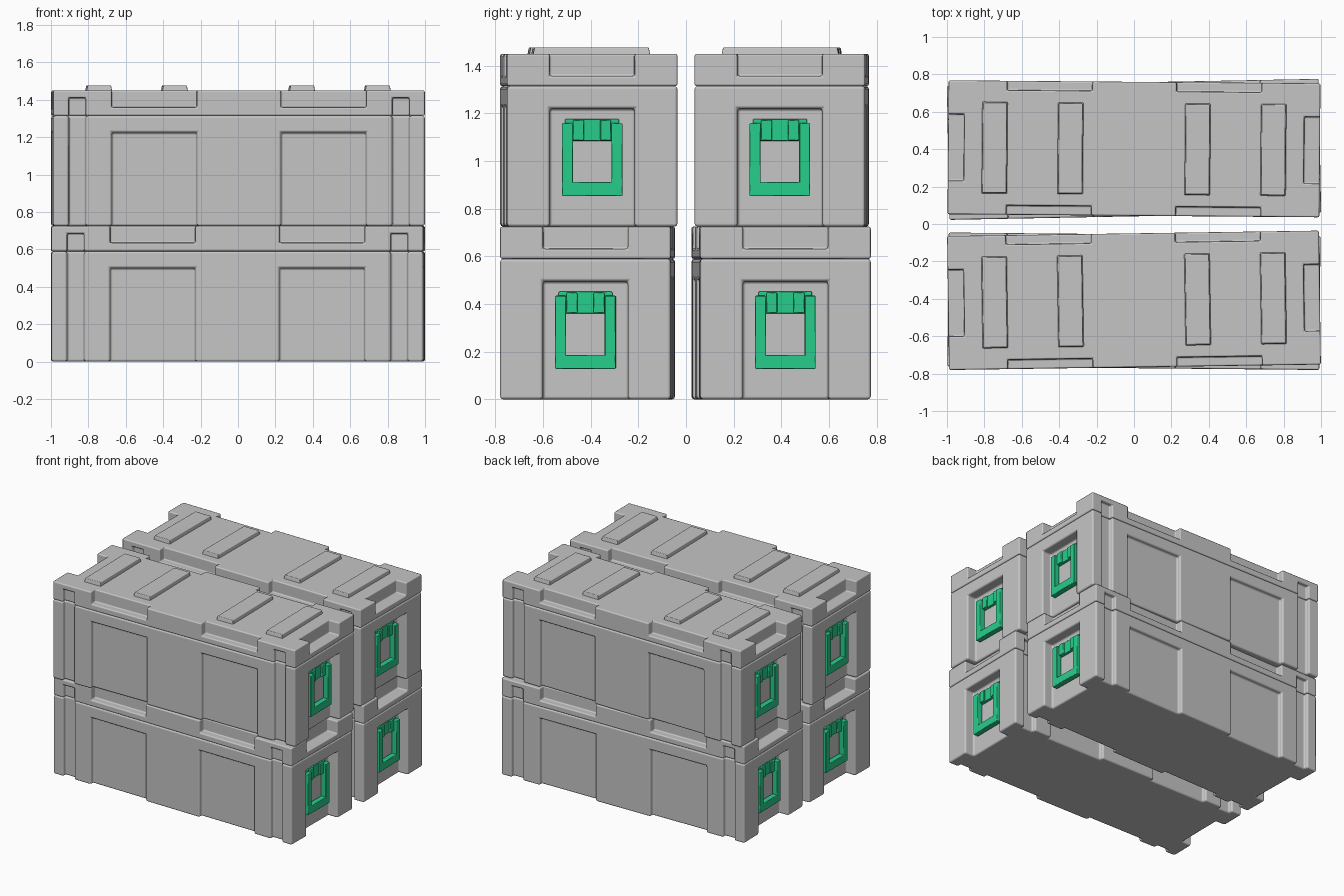
import bpy
import bmesh
from math import radians
from mathutils import Matrix, Vector

if "Cube" in bpy.data.objects:
    bpy.data.objects.remove(bpy.data.objects["Cube"])

# Crate half length, half depth, seam height, total height
L, D, SEAM, TOP = 0.994, 0.358, 0.59, 0.725
SIGNS = (-1, 1)


def make_material(name, rgb):
    mat = bpy.data.materials.new(name)
    mat.use_nodes = True
    mat.diffuse_color = (*rgb, 1)
    for node in mat.node_tree.nodes:
        if node.type == 'BSDF_PRINCIPLED':
            node.inputs["Base Color"].default_value = (*rgb, 1)
    return mat


GREY = make_material("crate grey", (0.56, 0.56, 0.56))
GREEN = make_material("handle green", (0.02, 0.62, 0.26))


def add_box(bm, x, y, z, taper=0.0):
    """Box from (min, max) ranges; taper pulls the top face inwards."""
    lo, hi = zip(sorted(x), sorted(y), sorted(z))
    size = Vector(hi) - Vector(lo)
    mid = (Vector(hi) + Vector(lo)) / 2
    verts = bmesh.ops.create_cube(bm, size=1)["verts"]
    for v in verts:
        up = v.co.z > 0
        v.co = Vector(c * s for c, s in zip(v.co, size)) + mid
        if up and taper:
            v.co.x -= taper if v.co.x > mid.x else -taper
            v.co.y -= taper if v.co.y > mid.y else -taper


def to_object(bm, name, mat):
    mesh = bpy.data.meshes.new(name)
    for f in bm.faces:
        f.smooth = True
    bm.to_mesh(mesh)
    bm.free()
    mesh.materials.append(mat)
    obj = bpy.data.objects.new(name, mesh)
    bpy.context.collection.objects.link(obj)
    return obj


def finish(obj, bevel, cutter=None, segments=2):
    """Carve, round the edges and return the finished mesh."""
    if cutter:
        cut = obj.modifiers.new("carve", 'BOOLEAN')
        cut.operation, cut.solver, cut.object = 'DIFFERENCE', 'EXACT', cutter
    rnd = obj.modifiers.new("round", 'BEVEL')
    rnd.width, rnd.segments = bevel, segments
    rnd.limit_method, rnd.angle_limit = 'ANGLE', radians(30)
    rnd.use_clamp_overlap = False
    rnd.harden_normals = True
    deps = bpy.context.evaluated_depsgraph_get()
    mesh = bpy.data.meshes.new_from_object(obj.evaluated_get(deps))
    mesh.name = obj.name
    bpy.data.objects.remove(obj)
    if cutter:
        bpy.data.objects.remove(cutter)
    return mesh


def carved_block(name, z, cuts, bevel):
    block, tool = bmesh.new(), bmesh.new()
    add_box(block, (-L, L), (-D, D), z)
    for cut in cuts:
        add_box(tool, *cut)
    cutter = to_object(tool, name + "_cutter", GREY)
    cutter.hide_render = True
    return finish(to_object(block, name, GREY), bevel, cutter)


def side_cuts(x, depth, z):
    """The same cut at both ends of the front and back."""
    return [((sx * x[0], sx * x[1]), (sy * (D - depth), sy * (D + 0.1)), z)
            for sx in SIGNS for sy in SIGNS]


def end_cuts(depth, z):
    return [((s * (L - depth), s * (L + 0.1)), (-0.178, 0.178), z) for s in SIGNS]


# Body: corner channels, side panels and handle bays
CHANNEL, PANEL, BAY = (0.82, 0.91), (0.225, 0.68), 0.075
body = carved_block("body", (0, SEAM),
                    side_cuts(CHANNEL, 0.03, (-0.1, 0.8))
                    + side_cuts(PANEL, 0.03, (-0.1, 0.5))
                    + end_cuts(BAY, (-0.1, 0.495)), 0.013)

# Lid: channel tops and grip pockets
lid = carved_block("lid", (SEAM, TOP),
                   side_cuts(CHANNEL, 0.03, (0.4, 0.685))
                   + side_cuts(PANEL, 0.05, (0.635, 0.9))
                   + end_cuts(0.085, (0.632, 0.9)), 0.009)

# Raised ribs on the lid
bm = bmesh.new()
for x in (0.34, 0.745):
    for s in SIGNS:
        add_box(bm, (s * x - 0.07, s * x + 0.07), (-0.247, 0.247),
                (TOP - 0.01, TOP + 0.027), taper=0.007)
ribs = finish(to_object(bm, "lid_ribs", GREY), 0.005)

# Handles: hinge plate, knuckles, two uprights and a grip at each end
bm = bmesh.new()
for s in SIGNS:
    def part(y, z, thick, start=0.0):
        floor = L - BAY - 0.003
        add_box(bm, (s * (floor + start), s * (floor + thick)), y, z)
    part((-0.113, 0.113), (0.36, 0.452), 0.022)
    part((-0.127, 0.127), (0.128, 0.187), 0.05, 0.008)
    for t in SIGNS:
        part((t * 0.081, t * 0.127), (0.15, 0.435), 0.05, 0.008)
        part((t * 0.034, t * 0.08), (0.362, 0.448), 0.034)
handles = finish(to_object(bm, "handles", GREEN), 0.004, segments=1)

# Four crates, stacked two high, each slightly askew
STACK = {"lower_front": (-0.413, 0, -0.54), "lower_back": (0.399, 0, 1.09),
         "upper_front": (-0.408, TOP, 0.84), "upper_back": (0.402, TOP, -0.47)}
for place, (y, z, turn) in STACK.items():
    for mesh in (body, lid, ribs, handles):
        obj = bpy.data.objects.new(f"{place}_{mesh.name}", mesh)
        obj.matrix_world = (Matrix.Translation((0, y, z))
                            @ Matrix.Rotation(radians(turn), 4, 'Z'))
        bpy.context.collection.objects.link(obj)
